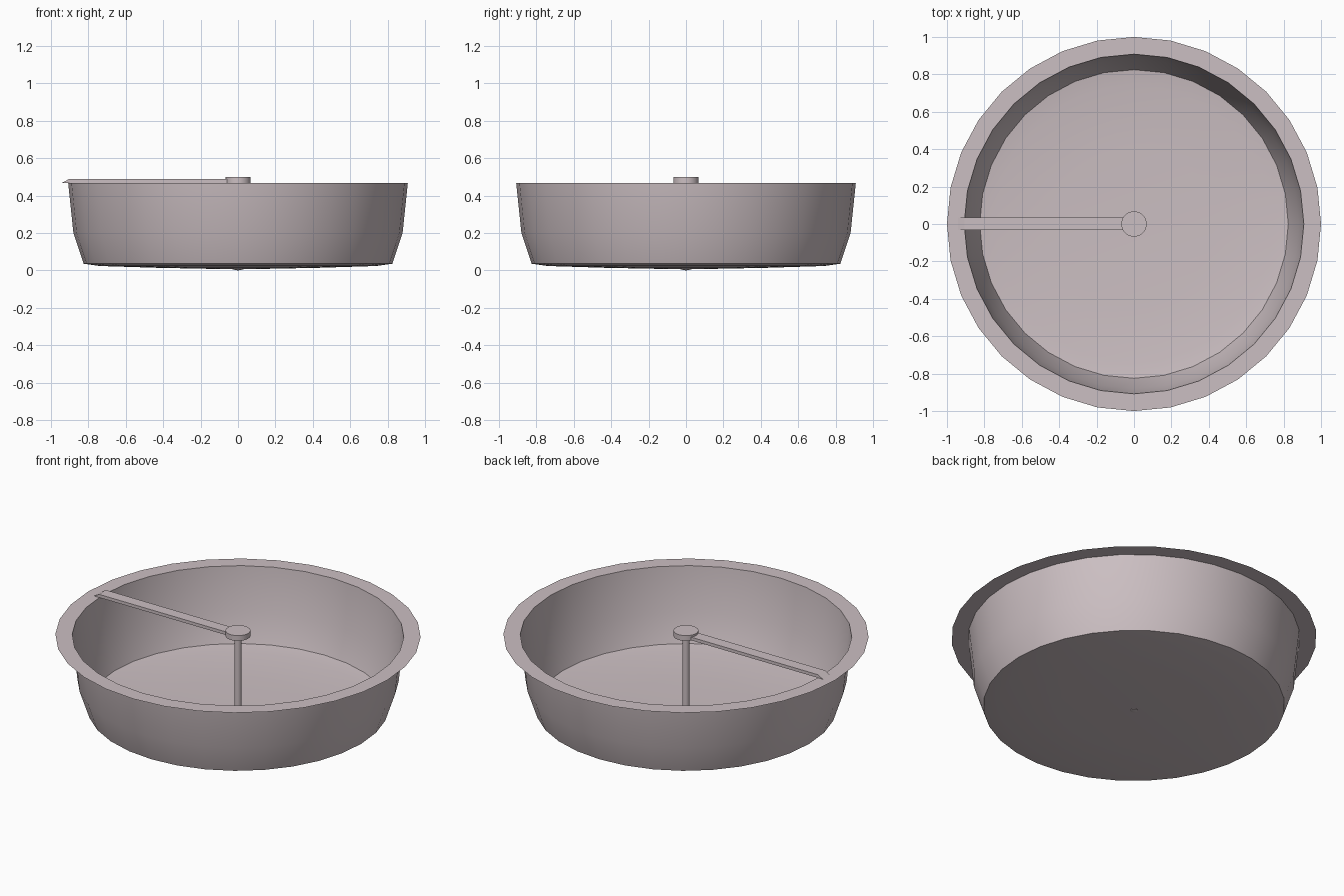
import bpy, bmesh, math

cube = bpy.data.objects.get("Cube")
if cube:
    bpy.data.objects.remove(cube, do_unlink=True)

metal = bpy.data.materials.new("pale_rose_metal")
metal.use_nodes = True
COLOR = (0.60, 0.52, 0.54, 1)
metal.diffuse_color = COLOR
metal.node_tree.nodes["Principled BSDF"].inputs["Base Color"].default_value = COLOR


def finish(name, bm, angle=25):
    mesh = bpy.data.meshes.new(name)
    bm.to_mesh(mesh)
    bm.free()
    mesh.materials.append(metal)
    obj = bpy.data.objects.new(name, mesh)
    bpy.context.collection.objects.link(obj)
    bpy.ops.object.select_all(action='DESELECT')
    obj.select_set(True)
    bpy.context.view_layer.objects.active = obj
    bpy.ops.object.shade_smooth_by_angle(angle=math.radians(angle))
    return obj


def lathe(name, profile, sides):
    """Revolve (radius, z) points, listed from the bottom up, about the z axis."""
    bm = bmesh.new()
    verts = [bm.verts.new((r, 0, z)) for r, z in profile]
    edges = [bm.edges.new(pair) for pair in zip(verts, verts[1:])]
    bmesh.ops.spin(bm, geom=verts + edges, cent=(0, 0, 0), axis=(0, 0, 1),
                   angle=math.tau, steps=sides, use_merge=False)
    bmesh.ops.remove_doubles(bm, verts=bm.verts, dist=0.0005)
    bmesh.ops.recalc_face_normals(bm, faces=bm.faces)
    # Open shells: make sure the underside points down
    low = min(bm.faces, key=lambda f: f.calc_center_median().z)
    if low.normal.z > 0:
        bmesh.ops.reverse_faces(bm, faces=bm.faces)
    return finish(name, bm)


# Bowl: thin shell with a slightly domed floor, curved wall and flat rim
lathe("bowl", [(0, 0.006), (0.42, 0.014), (0.74, 0.024), (0.825, 0.036),
               (0.88, 0.20), (0.908, 0.468), (1.0, 0.468)], 32)

# Central post and round cap
lathe("center_post", [(0, 0), (0.02, 0.004), (0.02, 0.47), (0, 0.47)], 16)
lathe("post_cap", [(0, 0.468), (0.068, 0.468), (0.068, 0.5), (0, 0.5)], 32)

# Arm: side profile with a sloped tip, extruded across its width
bm = bmesh.new()
side = [(-0.94, 0.469), (-0.05, 0.469), (-0.05, 0.488), (-0.905, 0.488)]
face = bm.faces.new([bm.verts.new((x, -0.033, z)) for x, z in side])
new = bmesh.ops.extrude_face_region(bm, geom=[face])["geom"]
bmesh.ops.translate(bm, vec=(0, 0.068, 0),
                    verts=[v for v in new if isinstance(v, bmesh.types.BMVert)])
bmesh.ops.recalc_face_normals(bm, faces=bm.faces)
finish("arm", bm)
